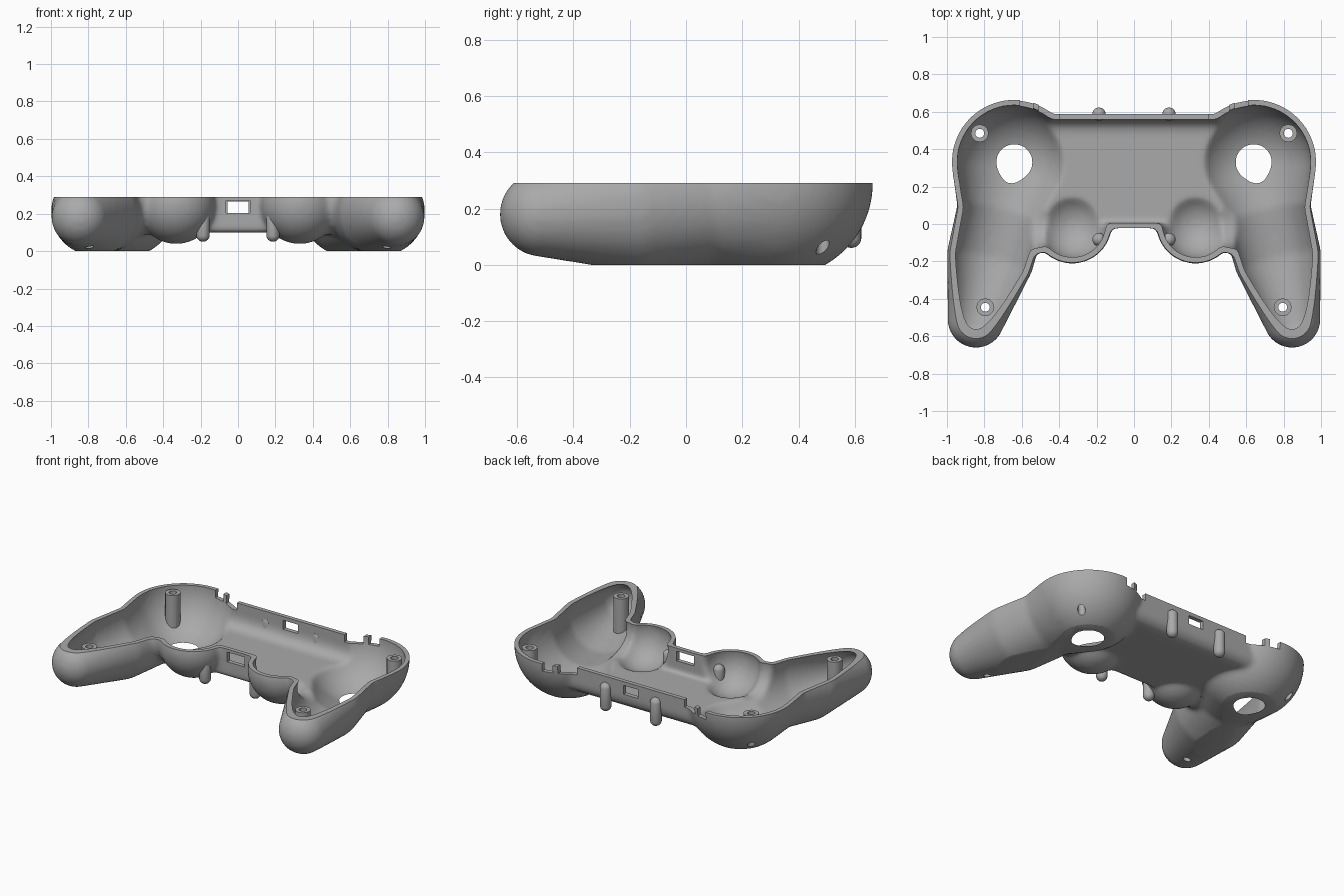
import bpy, bmesh
from mathutils import Vector, Matrix

WALL = 0.028
TOP = 0.29

cube = bpy.data.objects.get("Cube")
if cube:
    bpy.data.objects.remove(cube, do_unlink=True)

grey = bpy.data.materials.new("plain grey")
grey.use_nodes = True
colour = (0.4, 0.4, 0.4, 1)
grey.diffuse_color = colour
grey.node_tree.nodes["Principled BSDF"].inputs["Base Color"].default_value = colour


def make(name, bm):
    bmesh.ops.recalc_face_normals(bm, faces=bm.faces[:])
    mesh = bpy.data.meshes.new(name)
    bm.to_mesh(mesh)
    bm.free()
    ob = bpy.data.objects.new(name, mesh)
    bpy.context.collection.objects.link(ob)
    return ob


def add_box(bm, lo, hi, bevel=0):
    lo, hi = Vector(lo), Vector(hi)
    size = Matrix.Diagonal((*(hi - lo), 1))
    verts = bmesh.ops.create_cube(bm, size=1, matrix=Matrix.Translation((lo + hi) / 2) @ size)["verts"]
    if bevel:
        edges = {e for v in verts for e in v.link_edges
                 if abs(e.verts[0].co.x - e.verts[1].co.x) > 0.01 and e.verts[0].co.y > 0.3}
        bmesh.ops.bevel(bm, geom=list(edges), offset=bevel, segments=6, profile=0.5, affect='EDGES')


def add_cylinder(bm, x, y, z0, z1, radius, sides):
    bmesh.ops.create_cone(bm, cap_ends=True, segments=sides, radius1=radius, radius2=radius,
                          depth=z1 - z0, matrix=Matrix.Translation((x, y, (z0 + z1) / 2)))


def apply(ob, kind, **settings):
    mod = ob.modifiers.new(kind, kind)
    for key, value in settings.items():
        setattr(mod, key, value)
    bpy.context.view_layer.objects.active = ob
    bpy.ops.object.modifier_apply(modifier=mod.name)


def cut(ob, cutter, operation='DIFFERENCE'):
    apply(ob, 'BOOLEAN', object=cutter, operation=operation, solver='EXACT')


# Grip chain: rear bowl, waist, palm swell, tip (x, y, z, radius)
GRIP = [(0.64, 0.33, 0.29, 0.335), (0.70, 0.09, 0.24, 0.242),
        (0.765, -0.17, 0.21, 0.235), (0.845, -0.51, 0.18, 0.152)]
# Thumbstick bulge and the web joining it to the grip
BULGES = [(0.33, 0, 0.25, 0.212), (0.54, 0.03, 0.27, 0.19)]


def body(name, inset):
    """Blended solid of the whole pad, shrunk by the inset."""
    balls = list(BULGES)
    for a, b in zip(GRIP, GRIP[1:]):
        balls += [tuple(Vector(a).lerp(Vector(b), i / 8)) for i in range(9)]
    bm = bmesh.new()
    for x, y, z, r in balls:
        for side in (-1, 1):
            bmesh.ops.create_icosphere(bm, subdivisions=4, radius=r - inset,
                                       matrix=Matrix.Translation((side * x, y, z)))
    add_box(bm, (-0.6, -0.022 + inset, 0.10 + inset), (0.6, 0.587 - inset, 0.46), 0.08)
    ob = make(name, bm)
    apply(ob, 'REMESH', mode='VOXEL', voxel_size=0.014)
    apply(ob, 'SMOOTH', factor=0.5, iterations=8)
    return ob


# Shell: outer solid cut flat above and below, then hollowed
shell = body("lower_shell", 0)
cavity = body("cavity_cutter", WALL)
bm = bmesh.new()
add_box(bm, (-2, -2, 0), (2, 2, TOP))
slab = make("slab_cutter", bm)
cut(shell, slab, 'INTERSECT')
solid = shell.copy()
solid.data = shell.data.copy()
solid.name = "solid_cutter"
bpy.context.collection.objects.link(solid)
cut(shell, cavity)

# Port windows and rim notches either side of each locating tab
bm = bmesh.new()
add_box(bm, (-0.065, -0.06, 0.205), (0.065, 0.05, 0.27))
add_box(bm, (-0.055, 0.52, 0.205), (0.055, 0.64, 0.265))
for side in (-1, 1):
    for a, b in ((0.40, 0.51), (0.54, 0.61)):
        lo, hi = sorted((side * a, side * b))
        add_box(bm, (lo, 0.5, TOP - 0.05), (hi, 0.75, TOP + 0.1))
openings = make("opening_cutter", bm)
cut(shell, openings)

# Screw bores through shell and posts
POSTS = [(0.825, 0.485), (0.795, -0.445)]
bm = bmesh.new()
for x, y in POSTS:
    for side in (-1, 1):
        add_cylinder(bm, side * x, y, -0.2, 0.5, 0.024, 12)
bores = make("bore_cutter", bm)
cut(shell, bores)

# Screw posts, trimmed to the outer skin
bm = bmesh.new()
for x, y in POSTS:
    for side in (-1, 1):
        add_cylinder(bm, side * x, y, 0.005, 0.275, 0.048, 12)
posts = make("screw_posts", bm)
cut(posts, solid, 'INTERSECT')
cut(posts, bores)

# Rounded pegs on the back wall and under the bulges
parts = [shell, posts]
for name, y, z0, z1 in (("back_peg", 0.587, 0.06, 0.25), ("front_peg", -0.083, 0.05, 0.215)):
    for label, side in (("left", 1), ("right", -1)):
        bm = bmesh.new()
        radius = 0.036
        bmesh.ops.create_uvsphere(bm, u_segments=20, v_segments=11, radius=radius)
        stretch = (z1 - z0) / 2 - radius
        for v in bm.verts:
            v.co.z += stretch if v.co.z > 0 else -stretch
        peg = make(f"{label}_{name}", bm)
        peg.location = (side * 0.187, y, (z0 + z1) / 2)
        parts.append(peg)

for helper in (cavity, slab, solid, openings, bores):
    bpy.data.objects.remove(helper, do_unlink=True)

bpy.ops.object.select_all(action='DESELECT')
for ob in parts:
    ob.data.materials.clear()
    ob.data.materials.append(grey)
    ob.select_set(True)
bpy.context.view_layer.objects.active = shell
bpy.ops.object.shade_smooth_by_angle(angle=0.6)
